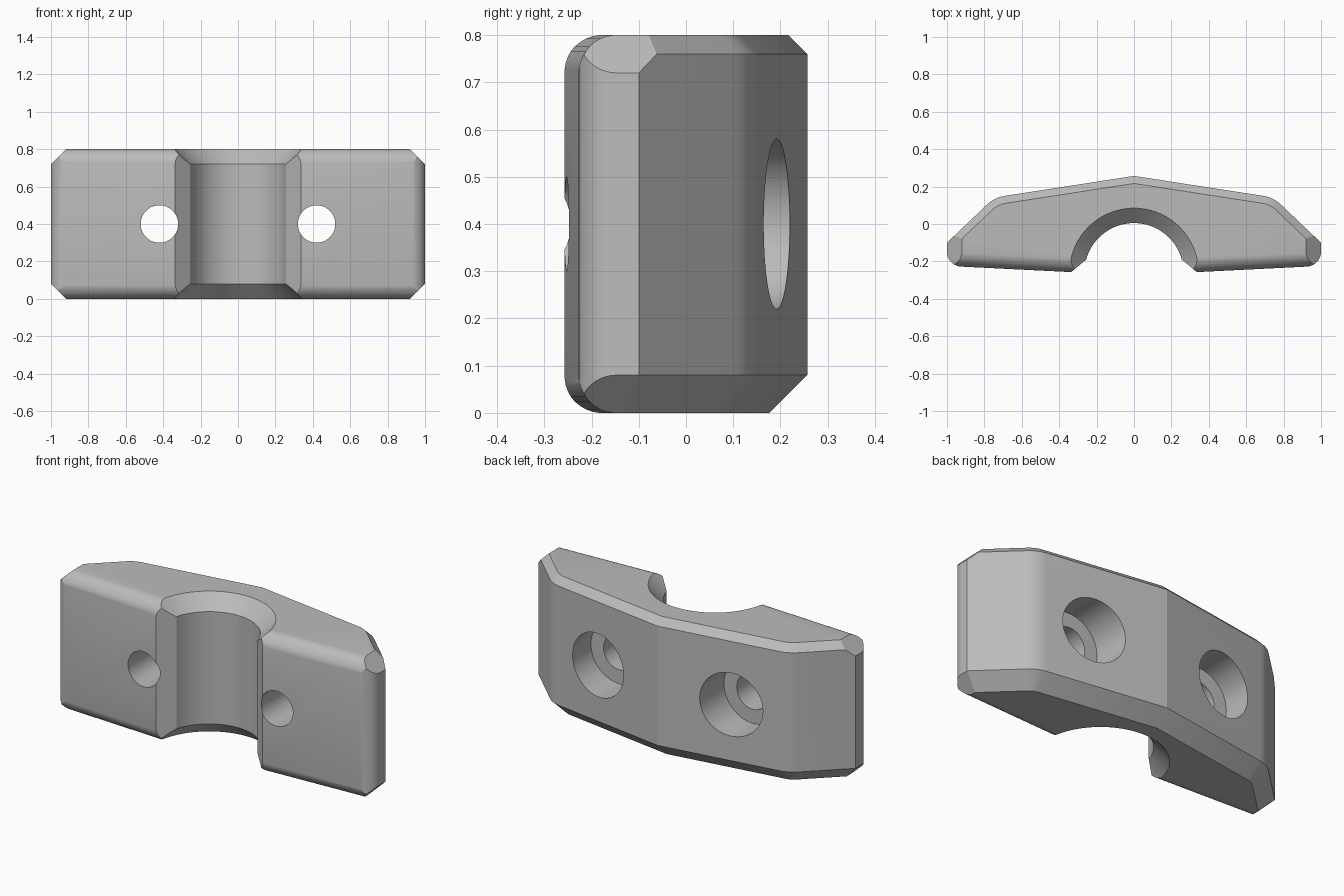
import bpy, bmesh
from math import sin, cos, pi, radians
from mathutils import Vector, Matrix

cube = bpy.data.objects.get("Cube")
if cube:
    bpy.data.objects.remove(cube, do_unlink=True)

HEIGHT = 0.8
ROUND = 0.08
UP = Vector((0, 0, 1))

grey = bpy.data.materials.new("light grey")
grey.use_nodes = True
colour = (0.5, 0.5, 0.5, 1)
grey.diffuse_color = colour
grey.node_tree.nodes["Principled BSDF"].inputs["Base Color"].default_value = colour


def make_object(name, bm):
    bmesh.ops.recalc_face_normals(bm, faces=bm.faces)
    mesh = bpy.data.meshes.new(name)
    bm.to_mesh(mesh)
    bm.free()
    mesh.materials.append(grey)
    obj = bpy.data.objects.new(name, mesh)
    bpy.context.collection.objects.link(obj)
    return obj


def prism(points, z0, z1):
    bm = bmesh.new()
    face = bm.faces.new([bm.verts.new((x, y, z0)) for x, y in points])
    new = bmesh.ops.extrude_face_region(bm, geom=[face])["geom"]
    verts = [g for g in new if isinstance(g, bmesh.types.BMVert)]
    bmesh.ops.translate(bm, verts=verts, vec=(0, 0, z1 - z0))
    bmesh.ops.recalc_face_normals(bm, faces=bm.faces)
    return bm


def round_corner(before, corner, after, radius, steps):
    """Points of an arc that rounds one corner of a plan outline."""
    a, c, b = Vector(before), Vector(corner), Vector(after)
    u, v = (a - c).normalized(), (b - c).normalized()
    half = u.angle(v) / 2
    centre = c + (u + v).normalized() * radius / sin(half)
    start = c + u * radius * cos(half) / sin(half) - centre
    end = c + v * radius * cos(half) / sin(half) - centre
    turn = start.angle_signed(end)
    return [centre + Matrix.Rotation(-turn * i / steps, 2) @ start
            for i in range(steps + 1)]


def slice_off(bm, point, normal):
    """Cut a convex solid by a plane and close it again."""
    bmesh.ops.bisect_plane(bm, geom=bm.verts[:] + bm.edges[:] + bm.faces[:], dist=1e-5,
                           plane_co=point, plane_no=normal, clear_outer=True)
    points = [v.co.copy() for v in bm.verts]
    bm.clear()
    for p in points:
        bm.verts.new(p)
    bmesh.ops.remove_doubles(bm, verts=bm.verts, dist=1e-5)
    bmesh.ops.convex_hull(bm, input=bm.verts[:])
    bmesh.ops.delete(bm, geom=[v for v in bm.verts if not v.link_faces], context='VERTS')
    bmesh.ops.dissolve_limit(bm, angle_limit=radians(0.2), verts=bm.verts, edges=bm.edges)


# Plan outline of one half, from the back ridge round to the front
ridge, shoulder, tip = (0, 0.257), (0.746, 0.142), (1, -0.1)
nose, middle = (1, -0.224), (0, -0.274)
back = [Vector(ridge)] + round_corner(ridge, shoulder, tip, 0.17, 6) + [Vector(tip)]
front = round_corner(tip, nose, middle, ROUND, 10) + [Vector(middle)]
half = back + front
outline = half + [Vector((-p.x, p.y)) for p in reversed(half[1:-1])]
bm = prism(outline, 0, HEIGHT)

for side in (1, -1):
    # Chamfers along the back: wide at the bottom, narrow at the top
    for p, q in zip(back, back[1:]):
        d = (q - p).normalized()
        out = Vector((-d.y * side, d.x, 0))
        if out.y < 0:
            out = -out
        for z, way in ((HEIGHT - 0.04, 1), (0.08, -1)):
            slice_off(bm, Vector((p.x * side, p.y, z)), out + UP * way)
    front_out = Vector((0.05 * side, -1, 0)).normalized()
    for z, way in ((HEIGHT - ROUND, 1), (ROUND, -1)):
        # End chamfers
        slice_off(bm, Vector((side, 0, z)), Vector((side, 0, way)))
        # Rounded front edges
        axis = Vector((0, middle[1], z)) - front_out * ROUND
        for i in range(1, 9):
            t = i * pi / 18
            n = front_out * cos(t) + UP * way * sin(t)
            slice_off(bm, axis + n * ROUND, n)
clamp = make_object("clamp_body", bm)


def lathe(profile, segments):
    """Solid of revolution about z from (radius, height) pairs."""
    bm = bmesh.new()
    rings = [[bm.verts.new((r * cos(2 * pi * i / segments), r * sin(2 * pi * i / segments), z))
              for i in range(segments)] for r, z in profile]
    for low, high in zip(rings, rings[1:]):
        for i in range(segments):
            j = (i + 1) % segments
            bm.faces.new((low[i], low[j], high[j], high[i]))
    bm.faces.new(rings[0])
    bm.faces.new(rings[-1])
    return bm


def subtract(name, bm):
    cutter = make_object(name, bm)
    cutter.hide_render = True
    mod = clamp.modifiers.new(name, 'BOOLEAN')
    mod.operation, mod.solver, mod.object = 'DIFFERENCE', 'EXACT', cutter
    bpy.context.view_layer.objects.active = clamp
    bpy.ops.object.modifier_apply(modifier=mod.name)
    bpy.data.objects.remove(cutter, do_unlink=True)


# Half-round channel with flared ends
channel = lathe([(0.365, -0.02), (0.265, 0.08), (0.265, 0.72), (0.365, 0.82)], 72)
bmesh.ops.translate(channel, verts=channel.verts, vec=(0, -0.26, 0))
subtract("channel_cutter", channel)

# Bevelled mouth of the channel
mouth = [(0.255, -0.19), (0.415, -0.323), (-0.415, -0.323), (-0.255, -0.19)]
subtract("mouth_cutter", prism(mouth, -0.1, HEIGHT + 0.1))

# Bolt holes, counterbored from the back
for side in (1, -1):
    bolt = lathe([(0.1, -0.5), (0.1, 0), (0.18, 0), (0.18, 0.5)], 56)
    bmesh.ops.rotate(bolt, verts=bolt.verts, matrix=Matrix.Rotation(-pi / 2, 3, 'X'))
    bmesh.ops.translate(bolt, verts=bolt.verts, vec=(0.42 * side, 0, HEIGHT / 2))
    subtract("bolt_hole_cutter", bolt)

# Soft rounds, crisp edges
bpy.ops.object.select_all(action='DESELECT')
clamp.select_set(True)
bpy.context.view_layer.objects.active = clamp
bpy.ops.object.shade_smooth_by_angle(angle=radians(14))
